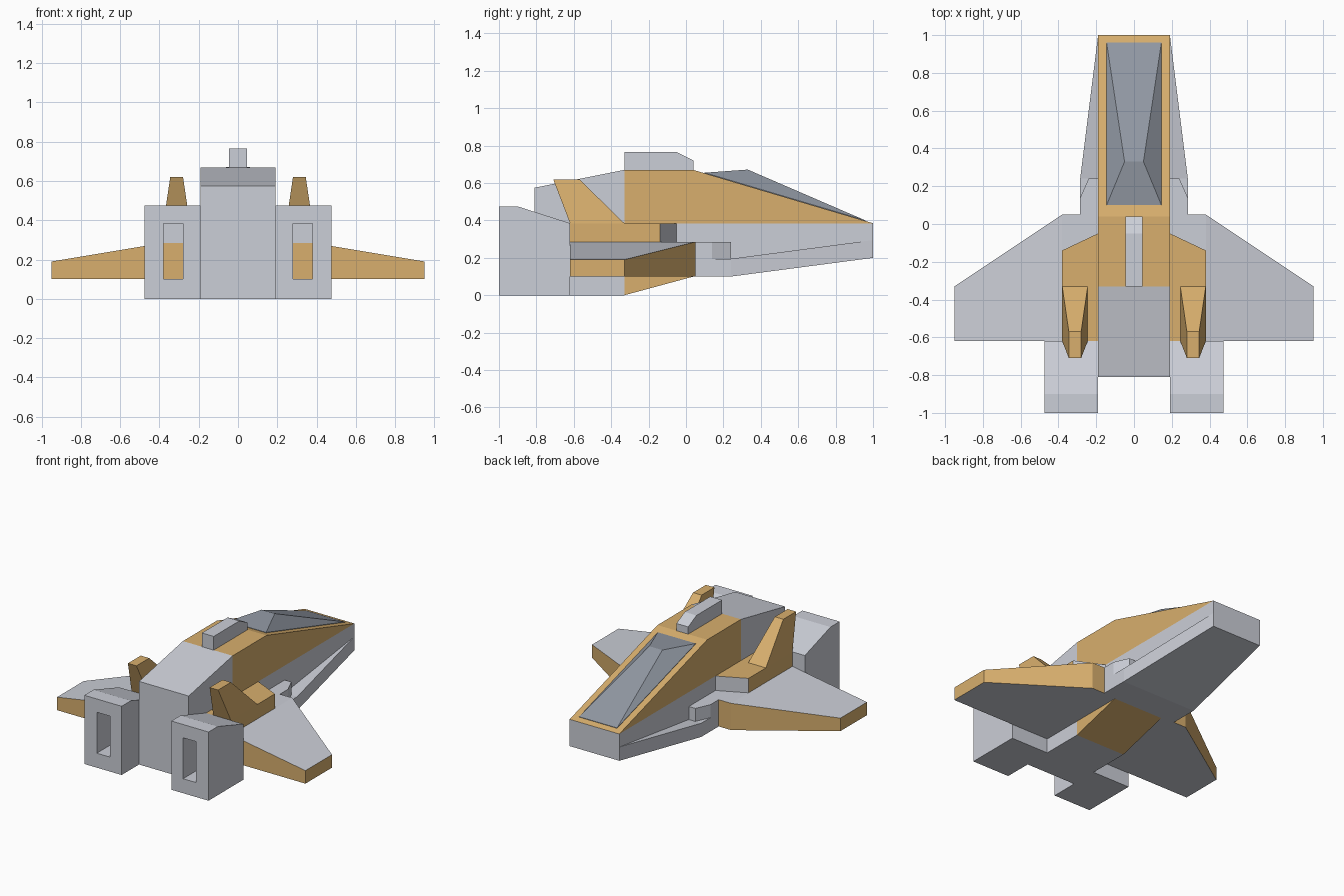
import bpy, bmesh, math
from mathutils import Vector

if "Cube" in bpy.data.objects:
    bpy.data.objects.remove(bpy.data.objects["Cube"], do_unlink=True)


def material(name, rgb):
    m = bpy.data.materials.new(name)
    m.use_nodes = True
    m.diffuse_color = (*rgb, 1)
    m.node_tree.nodes["Principled BSDF"].inputs["Base Color"].default_value = (*rgb, 1)
    return m


GREY = material("hull grey", (0.60, 0.62, 0.68))
GOLD = material("gold paint", (0.69, 0.43, 0.155))
GLASS = material("canopy slate", (0.28, 0.31, 0.36))


def finish(name, bm, mats, rule=None, mirror=False):
    """Turn a bmesh into an object, colour its faces and optionally mirror it."""
    bmesh.ops.recalc_face_normals(bm, faces=bm.faces)
    bm.normal_update()
    if rule:
        for f in bm.faces:
            f.material_index = int(rule(f.calc_center_median(), f.normal))
    me = bpy.data.meshes.new(name)
    bm.to_mesh(me)
    bm.free()
    for m in mats:
        me.materials.append(m)
    ob = bpy.data.objects.new(name, me)
    bpy.context.collection.objects.link(ob)
    if mirror:
        mod = ob.modifiers.new("mirror", 'MIRROR')
        mod.use_mirror_merge = False
    return ob


def prism(outline, axis, lo, hi):
    """Extrude a 2D outline along axis 'x' (outline is y,z) or 'z' (outline is x,y)."""
    place = (lambda p, d: (d, *p)) if axis == 'x' else (lambda p, d: (*p, d))
    bm = bmesh.new()
    a = [bm.verts.new(place(p, lo)) for p in outline]
    b = [bm.verts.new(place(p, hi)) for p in outline]
    bm.faces.new(a)
    bm.faces.new(b[::-1])
    for i in range(len(a)):
        j = (i + 1) % len(a)
        bm.faces.new((a[i], a[j], b[j], b[i]))
    return bm


def hull(points):
    """Convex solid around a handful of corner points."""
    bm = bmesh.new()
    for p in points:
        bm.verts.new(p)
    bmesh.ops.convex_hull(bm, input=bm.verts)
    bmesh.ops.dissolve_limit(bm, angle_limit=math.radians(1), verts=bm.verts, edges=bm.edges)
    return bm


def box(x0, x1, y0, y1, z0, z1):
    return hull([(x, y, z) for x in (x0, x1) for y in (y0, y1) for z in (z0, z1)])


# Main dimensions
BODY, POD, ENGINE, CHEEK = 0.19, 0.38, 0.475, 0.285
TAIL, MID, SHOULDER = -0.62, -0.33, 0.04
BELLY, WING_TOP, DECK = 0.1, 0.285, 0.385

# Fuselage, cut along its paint lines
profile = [(-0.81, 0), (MID, 0), (SHOULDER, BELLY), (0.24, BELLY), (1, 0.2), (1, DECK),
           (SHOULDER, 0.67), (MID, 0.67), (-0.81, 0.575)]
bm = prism(profile, 'x', -BODY, BODY)
for co, no in (((0, 0, DECK), (0, 0, 1)), ((0, 0, BELLY), (0, 0, 1)),
               ((0, MID, 0), (0, 1, 0)), ((0, SHOULDER, 0), (0, 1, 0))):
    bmesh.ops.bisect_plane(bm, geom=bm.verts[:] + bm.edges[:] + bm.faces[:],
                           dist=1e-5, plane_co=co, plane_no=no)


def body_paint(c, n):
    upper = c.z > DECK and c.y > MID
    keel = c.z < BELLY - 0.001 and MID < c.y < SHOULDER
    return upper or keel


finish("fuselage", bm, [GREY, GOLD], body_paint)

# Dorsal spine on the roof
spine = [(MID, 0.67), (SHOULDER, 0.67), (SHOULDER, 0.72), (-0.05, 0.765), (MID, 0.765)]
finish("dorsal_spine", prism(spine, 'x', -0.045, 0.045), [GREY])

# Faceted canopy, its base sunk just below the sloping roof
slope = (0.67 - DECK) / (1 - SHOULDER)
canopy = []
for s in (-1, 1):
    for y in (0.1, 0.96):
        z = 0.67 - (y - SHOULDER) * slope
        canopy += [(s * 0.145, y, z + 0.003), (s * 0.145, y, z - 0.01)]
    canopy.append((s * 0.05, 0.33, 0.672))
finish("canopy", hull(canopy), [GLASS])

# Wings: grey skins with gold edges
plan = [(BODY, 0.05, WING_TOP), (POD, 0.05, WING_TOP), (0.95, MID, 0.19),
        (0.95, TAIL, 0.19), (POD, TAIL, WING_TOP), (BODY, TAIL, WING_TOP)]
wing = plan + [(x, y, BELLY) for x, y, z in plan]
finish("wings", hull(wing), [GREY, GOLD], lambda c, n: abs(n.z) < 0.5, mirror=True)

# Raised pods on the wing roots, grey at their front and rear
pod = [(BODY, TAIL), (POD, TAIL), (POD, -0.14), (BODY, -0.05)]
finish("wing_root_pods", prism(pod, 'z', WING_TOP, DECK), [GOLD, GREY],
       lambda c, n: abs(n.y) > 0.5, mirror=True)

# Swept tail fins
fin = [(x, y, DECK) for x in (0.245, POD) for y in (TAIL, MID)]
fin += [(x, y, 0.62) for x in (0.28, 0.345) for y in (-0.71, -0.57)]
finish("tail_fins", hull(fin), [GOLD], mirror=True)

# Engine blocks with an open slot through to the wing
block = [(-1, 0), (TAIL, 0), (TAIL, DECK), (-0.9, ENGINE), (-1, ENGINE)]
engine = finish("engine_blocks", prism(block, 'x', BODY, ENGINE), [GREY])
cutter = finish("slot_cutter", box(0.28, POD, -1.1, -0.55, BELLY, DECK - 0.002), [GREY])
cutter.hide_render = True
cut = engine.modifiers.new("slot", 'BOOLEAN')
cut.operation, cut.solver, cut.object = 'DIFFERENCE', 'EXACT', cutter
bpy.context.view_layer.objects.active = engine
bpy.ops.object.modifier_apply(modifier=cut.name)
bpy.data.objects.remove(cutter, do_unlink=True)
engine.modifiers.new("mirror", 'MIRROR').use_mirror_merge = False

# Tapered ledges along the nose
ledge = [(x, 0.24, z) for x in (BODY, CHEEK) for z in (BELLY, 0.195)]
ledge += [(BODY, 1, 0.2), (BODY, 1, 0.295)]
finish("nose_ledges", hull(ledge), [GREY], mirror=True)

# Cheek blocks between the ledges and the wings
finish("cheek_bases", box(BODY, CHEEK, 0.05, 0.24, BELLY, 0.195), [GREY], mirror=True)
cheek = [(BODY, 0.05), (CHEEK, 0.05), (CHEEK, 0.14), (0.24, 0.24), (BODY, 0.24)]
finish("cheek_blocks", prism(cheek, 'z', 0.195, WING_TOP), [GREY], mirror=True)
